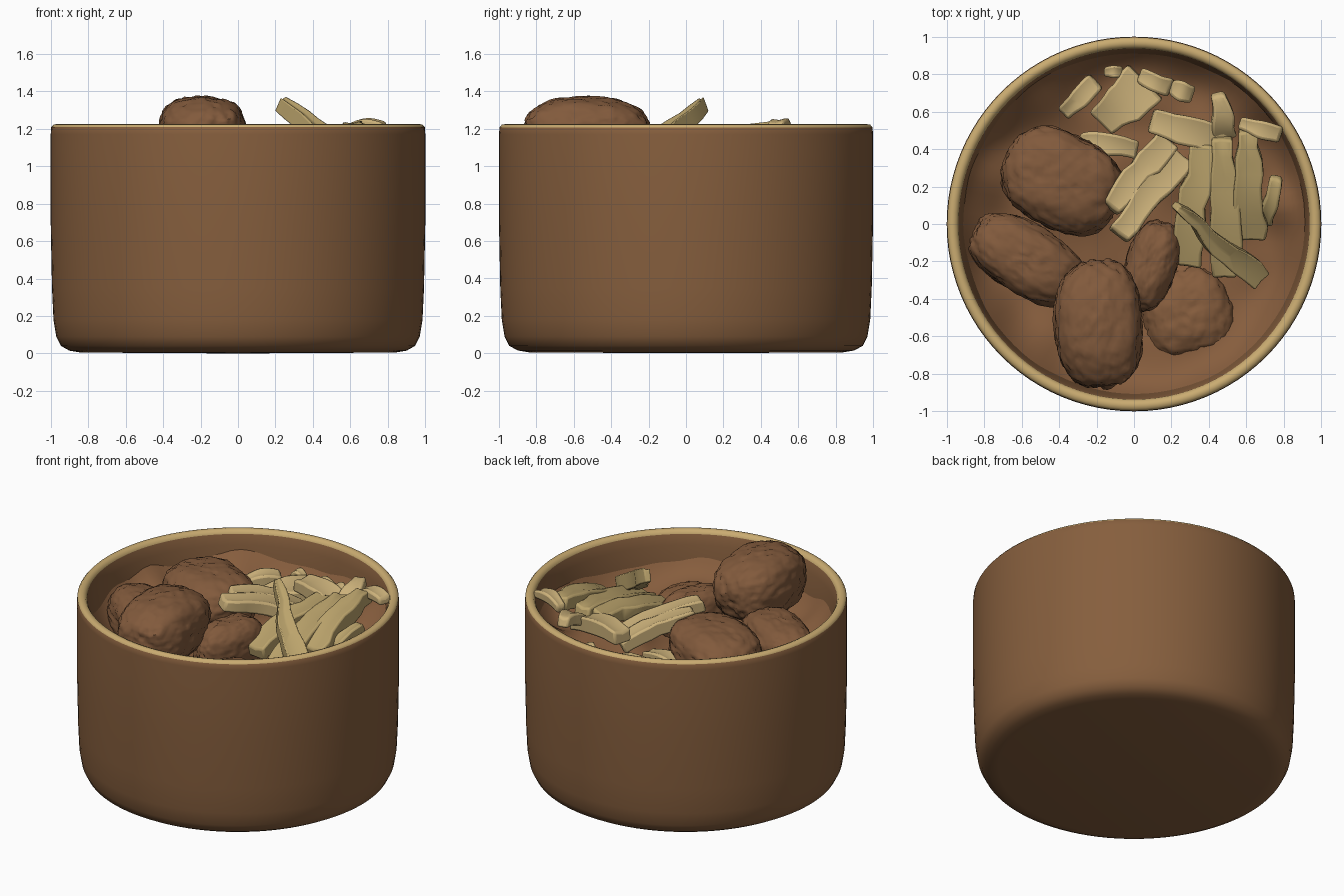
import bpy, bmesh, math
from mathutils import Vector, Euler, noise

cube = bpy.data.objects.get("Cube")
if cube:
    bpy.data.objects.remove(cube, do_unlink=True)


def material(name, rgb):
    m = bpy.data.materials.new(name)
    m.use_nodes = True
    m.diffuse_color = (*rgb, 1)
    m.node_tree.nodes["Principled BSDF"].inputs["Base Color"].default_value = (*rgb, 1)
    return m


CLAY = material("clay brown", (0.238, 0.113, 0.047))
CREAM = material("rim tan", (0.59, 0.41, 0.165))
SAUCE = material("sauce brown", (0.24, 0.11, 0.047))
MEAT = material("meat brown", (0.222, 0.102, 0.045))
CHIP = material("chip yellow", (0.5, 0.37, 0.15))
PALE = material("pale chip yellow", (0.6, 0.44, 0.195))


def finish(bm, name, mats, angle=60):
    bmesh.ops.recalc_face_normals(bm, faces=bm.faces[:])
    mesh = bpy.data.meshes.new(name)
    bm.to_mesh(mesh)
    bm.free()
    for m in mats:
        mesh.materials.append(m)
    ob = bpy.data.objects.new(name, mesh)
    bpy.context.collection.objects.link(ob)
    bpy.ops.object.select_all(action='DESELECT')
    ob.select_set(True)
    bpy.context.view_layer.objects.active = ob
    bpy.ops.object.shade_smooth_by_angle(angle=math.radians(angle))
    return ob


# Pot: turned profile with a rounded foot and a tan lip
profile = [(0, 0), (0.84, 0.005), (0.9, 0.015), (0.945, 0.04), (0.97, 0.09),
           (0.985, 0.18), (0.993, 0.35), (1, 0.7), (1, 1.17), (0.997, 1.208),
           (0.985, 1.222), (0.965, 1.225), (0.947, 1.218), (0.937, 1.2),
           (0.925, 1.13), (0.905, 1.0), (0.9, 0.8)]
bm = bmesh.new()
verts = [bm.verts.new((r, 0, z)) for r, z in profile]
edges = [bm.edges.new(pair) for pair in zip(verts, verts[1:])]
bmesh.ops.spin(bm, geom=verts + edges, cent=(0, 0, 0), axis=(0, 0, 1),
               angle=math.tau, steps=96, use_merge=True)
bmesh.ops.remove_doubles(bm, verts=bm.verts[:], dist=0.0005)
for f in bm.faces:
    f.material_index = int(f.calc_center_median().z > 1.205)
finish(bm, "pot", [CLAY, CREAM])

# Sauce: a disc raised by soft mounds and creeping up the wall: x, y, spread, height
MOUNDS = [(0.28, -0.48, 0.24, 0.1), (-0.5, 0.65, 0.16, 0.1), (0.0, 0.68, 0.2, 0.05),
          (0.45, 0.3, 0.3, 0.12), (0.78, 0.1, 0.12, 0.08), (-0.78, 0.25, 0.15, 0.07),
          (-0.35, 0.05, 0.25, 0.06), (0.6, 0.6, 0.18, 0.1)]


def sauce_height(x, y):
    z = 0.87 + 0.04 * noise.noise(Vector((x * 4, y * 4, 0.3)))
    for mx, my, spread, h in MOUNDS:
        z += h * math.exp(-((x - mx) ** 2 + (y - my) ** 2) / spread ** 2)
    climb = max(0, (math.hypot(x, y) - 0.66) / 0.26)
    return z + 0.17 * climb ** 2.5


bm = bmesh.new()
RINGS, SIDES = 36, 96
loops = []
for i in range(1, RINGS + 1):
    r = 0.92 * i / RINGS
    ring = []
    for j in range(SIDES):
        a = math.tau * j / SIDES
        x, y = r * math.cos(a), r * math.sin(a)
        ring.append(bm.verts.new((x, y, sauce_height(x, y))))
    loops.append(ring)
centre = bm.verts.new((0, 0, sauce_height(0, 0)))
for j in range(SIDES):
    k = (j + 1) % SIDES
    bm.faces.new((centre, loops[0][j], loops[0][k]))
    for a, b in zip(loops, loops[1:]):
        bm.faces.new((a[j], b[j], b[k], a[k]))
finish(bm, "sauce", [SAUCE])


# Meatballs: lumpy ellipsoids with a pitted surface
def meatball(name, loc, radii, turn=0, mat=MEAT):
    bm = bmesh.new()
    bmesh.ops.create_icosphere(bm, subdivisions=5, radius=1)
    rot = Euler((0, 0, math.radians(turn))).to_matrix()
    seed = Vector(loc) * 7
    for v in bm.verts:
        n = v.co.normalized()
        boxy = (abs(n.x) ** 2.6 + abs(n.y) ** 2.6 + abs(n.z) ** 2.6) ** (-1 / 2.6)
        bump = 0.06 * noise.noise(n * 2 + seed) + 0.04 * noise.noise(n * 7 + seed)
        bump -= 0.08 * max(0, noise.noise(n * 12 + seed) - 0.15)
        p = n * (boxy * 0.98 + bump)
        v.co = rot @ Vector(a * b for a, b in zip(p, radii)) + Vector(loc)
    finish(bm, name, [mat])


meatball("front_meatball", (-0.188, -0.535, 1.16), (0.24, 0.345, 0.215), 3)
meatball("back_meatball", (-0.38, 0.23, 1.03), (0.33, 0.26, 0.19), -28)
meatball("left_meatball", (0.09, -0.22, 0.98), (0.14, 0.25, 0.18), -18)
meatball("right_meatball", (-0.57, -0.19, 0.97), (0.33, 0.19, 0.18), -32)
meatball("sunken_meatball", (0.28, -0.48, 0.82), (0.25, 0.25, 0.18), 20, SAUCE)


# Chips: tapered bars swept along a gently arched line
def chip(name, start, end, width, height, mat, bend=0.03, taper=0.75):
    a, b = Vector(start), Vector(end)
    along = (b - a).normalized()
    side = along.cross(Vector((0, 0, 1))).normalized()
    up = side.cross(along)
    bm = bmesh.new()
    rings = []
    steps = 8
    for i in range(steps + 1):
        t = i / steps
        arch = math.sin(math.pi * t)
        mid = a.lerp(b, t) + up * bend * arch
        mid += side * 0.03 * noise.noise(mid * 6)
        w = width / 2 * (taper + (1 - taper) * min(1, t * 2))
        w *= 1 + 0.3 * noise.noise(mid * 9 + Vector((3, 1, 0)))
        h = height / 2 * (0.85 + 0.15 * arch)
        # The top has a shallow groove between its two long edges
        section = [(-1, -1), (1, -1), (1, 0.8), (0, 0.6), (-1, 1)]
        rings.append([bm.verts.new(mid + side * w * s + up * h * u) for s, u in section])
    for p, q in zip(rings, rings[1:]):
        for j in range(5):
            k = (j + 1) % 5
            bm.faces.new((p[j], p[k], q[k], q[j]))
    bm.faces.new(rings[0])
    bm.faces.new(rings[-1])
    ob = finish(bm, name, [mat])
    soften = ob.modifiers.new("soften", 'BEVEL')
    soften.width = 0.015
    soften.segments = 2
    soften.limit_method = 'ANGLE'


PALE_CHIPS = [
    ("broad_chip", (-0.08, -0.06, 1.17), (0.25, 0.37, 1.0), 0.15, 0.1),
    ("broad_chip_pair", (-0.13, 0.09, 1.16), (0.18, 0.45, 1.0), 0.14, 0.1),
    ("cross_chip", (0.09, 0.55, 1.12), (0.5, 0.43, 1.08), 0.17, 0.11),
    ("upright_chip", (0.43, 0.69, 1.18), (0.49, 0.46, 1.08), 0.11, 0.09),
    ("edge_chip", (0.56, 0.53, 1.18), (0.78, 0.46, 1.21), 0.09, 0.07),
    ("back_chip", (-0.17, 0.53, 0.95), (0.06, 0.76, 0.98), 0.22, 0.1),
    ("back_chip_right", (-0.38, 0.59, 0.96), (-0.2, 0.76, 0.99), 0.11, 0.09),
    ("back_chip_left", (0.03, 0.8, 1.0), (0.2, 0.73, 1.02), 0.1, 0.08),
    ("small_chip", (0.2, 0.74, 1.03), (0.32, 0.7, 1.03), 0.1, 0.07),
    ("tiny_chip", (-0.16, 0.81, 1.0), (-0.06, 0.81, 1.0), 0.06, 0.06),
    ("flat_chip", (-0.29, 0.46, 0.96), (0.02, 0.4, 0.96), 0.11, 0.08),
]
DARK_CHIPS = [
    ("long_chip_inner", (0.36, 0.43, 1.13), (0.27, -0.22, 0.99), 0.16, 0.11),
    ("long_chip_middle", (0.48, 0.46, 1.15), (0.49, -0.28, 0.97), 0.16, 0.12),
    ("long_chip_outer", (0.6, 0.5, 1.2), (0.61, -0.08, 1.02), 0.16, 0.12),
    ("side_chip", (0.76, 0.25, 1.12), (0.71, 0.0, 0.99), 0.09, 0.08),
]
for mat, group in ((PALE, PALE_CHIPS), (CHIP, DARK_CHIPS)):
    for name, start, end, width, height in group:
        chip(name, start, end, width, height, mat)
chip("leaning_chip", (0.22, 0.09, 1.335), (0.67, -0.3, 1.0), 0.12, 0.11, CHIP,
     bend=0, taper=0.3)
